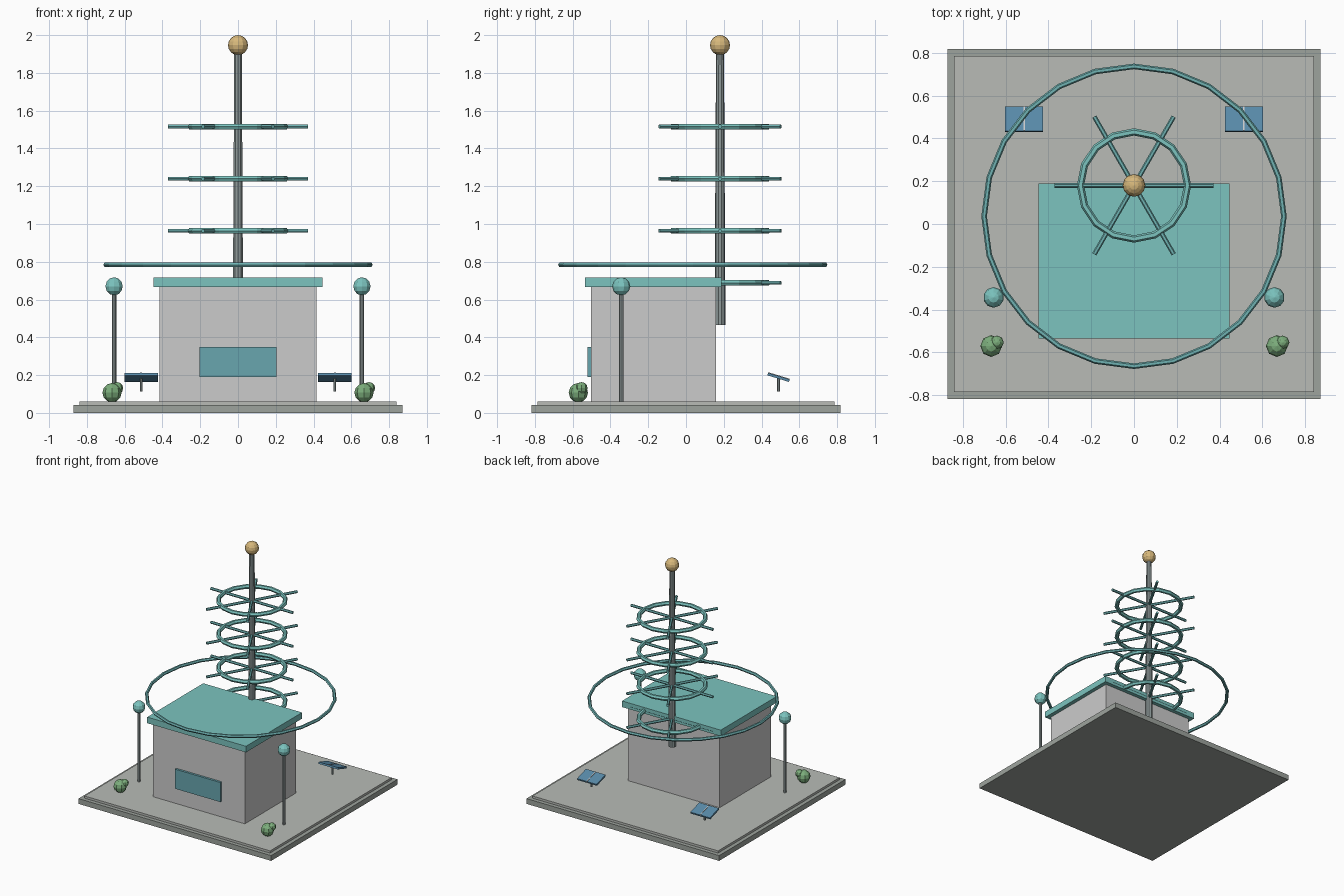
import bpy
from math import pi, cos, sin, radians

if "Cube" in bpy.data.objects:
    bpy.data.objects.remove(bpy.data.objects["Cube"])


def mat(name, r, g, b):
    m = bpy.data.materials.new(name)
    m.diffuse_color = (r, g, b, 1)
    m.use_nodes = True
    m.node_tree.nodes["Principled BSDF"].inputs["Base Color"].default_value = m.diffuse_color
    return m


STONE = mat("stone", .34, .37, .34)
PAVING = mat("paving", .48, .50, .47)
WALL = mat("wall", .62, .64, .62)
TEAL = mat("teal", .20, .55, .52)
RING = mat("ring_teal", .16, .45, .45)
GLASS = mat("glass", .14, .38, .43)
METAL = mat("metal", .27, .32, .32)
GOLD = mat("gold", .68, .48, .20)
LEAF = mat("leaf", .20, .42, .20)
SOLAR = mat("solar", .10, .26, .40)
LIGHT = mat("light_trim", .75, .78, .78)


def done(name, m):
    o = bpy.context.object
    o.name = name
    o.data.materials.append(m)
    return o


def box(name, center, size, m, rot=(0, 0, 0)):
    bpy.ops.mesh.primitive_cube_add(size=1, location=center, rotation=rot)
    bpy.context.object.scale = size
    return done(name, m)


def rod(name, center, r1, r2, length, m, sides=8, rot=(0, 0, 0)):
    bpy.ops.mesh.primitive_cone_add(vertices=sides, radius1=r1, radius2=r2,
                                    depth=length, location=center, rotation=rot)
    return done(name, m)


def ball(name, center, r, m, seg=10, rings=6):
    bpy.ops.mesh.primitive_uv_sphere_add(segments=seg, ring_count=rings,
                                         radius=r, location=center)
    return done(name, m)


def ring(name, center, major, minor, m, seg, sides=6):
    bpy.ops.mesh.primitive_torus_add(major_radius=major, minor_radius=minor,
                                     major_segments=seg, minor_segments=sides,
                                     location=center)
    return done(name, m)


# stepped base
box("base_slab", (0, 0, .0215), (1.744, 1.634, .043), STONE)
box("base_paving", (0, 0, .05), (1.68, 1.57, .022), PAVING)

# building
box("building_walls", (0, -.173, .362), (.83, .662, .61), WALL)
box("flat_roof", (0, -.173, .691), (.894, .724, .05), TEAL)
box("front_window", (0, -.51, .27), (.41, .024, .16), GLASS)

# mast with finial
MY = .18
rod("mast", (0, MY, 1.19), .029, .021, 1.452, METAL, 10)
ball("mast_finial", (0, MY, 1.947), .053, GOLD, 12, 8)

# antenna rings, each with three crossing bars
for i in range(4):
    z = .688 + .276 * i
    ring(f"antenna_ring_{i}", (0, MY, z), .25, .017, TEAL, 16)
    for k in range(3):
        rod(f"antenna_bar_{i}_{k}", (0, MY, z), .011, .011, .742, RING, 6,
            (0, pi / 2, k * pi / 3))

# large floating ring
ring("large_ring", (0, .036, .784), .70, .013, RING, 24)

for side, s in (("left", -1), ("right", 1)):
    # lamps
    rod(f"{side}_lamp_post", (.656 * s, -.343, .35), .012, .012, .58, METAL)
    ball(f"{side}_lamp_globe", (.656 * s, -.343, .67), .048, TEAL)
    # shrubs
    ball(f"{side}_shrub", (.667 * s, -.57, .107), .051, LEAF, 8, 6)
    ball(f"{side}_shrub_small", (.667 * s + .027, -.553, .131), .032, LEAF, 8, 6)
    # tilted solar panels
    tilt = (radians(-17), 0, 0)
    box(f"{side}_solar_panel", (.513 * s, .49, .188), (.177, .12, .014), SOLAR, tilt)
    box(f"{side}_panel_strip", (.513 * s, .491, .191), (.006, .12, .014), LIGHT, tilt)
    rod(f"{side}_panel_stand", (.513 * s, .49, .15), .008, .008, .075, METAL, 6)
